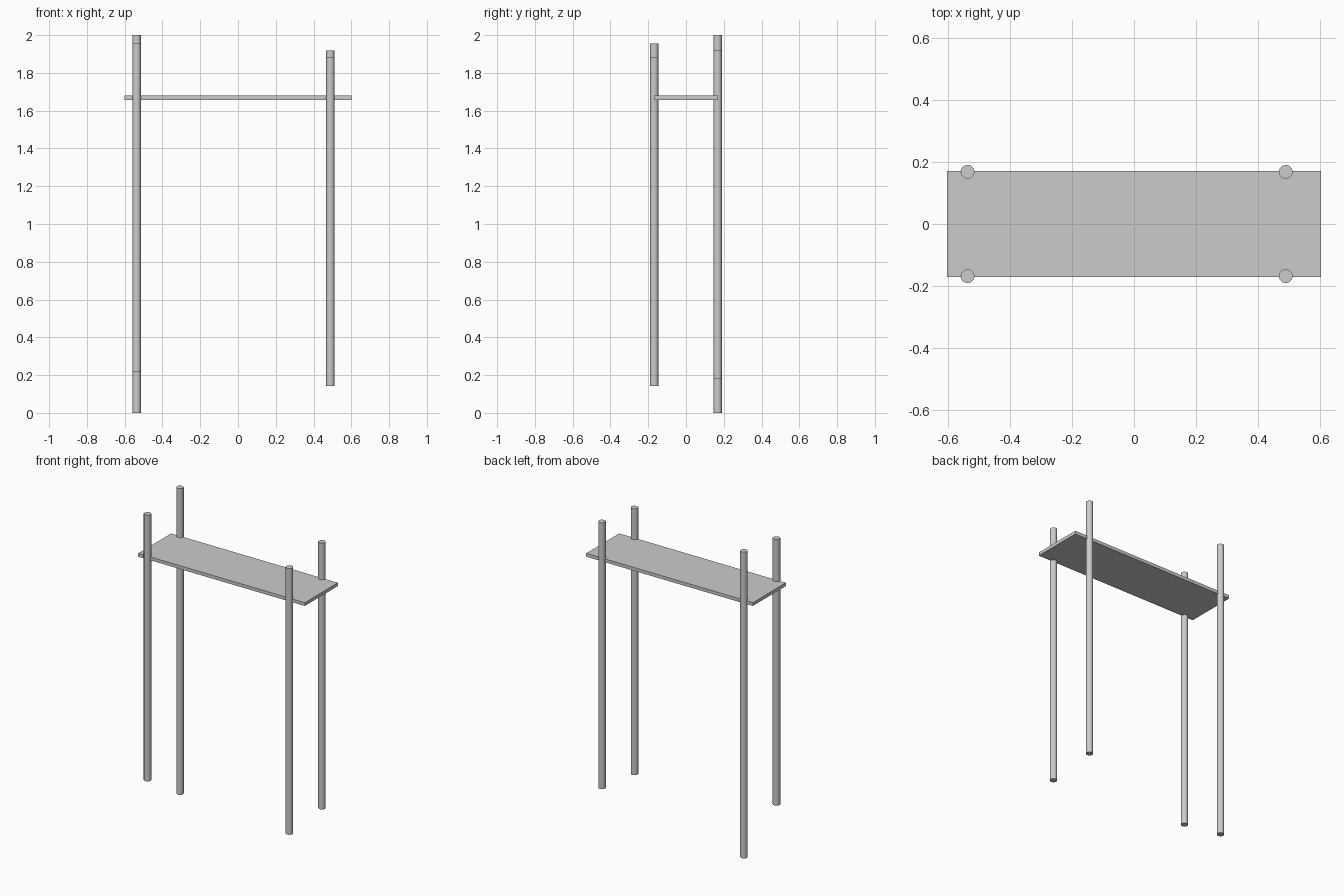
import bpy
from math import radians

if "Cube" in bpy.data.objects:
    bpy.data.objects.remove(bpy.data.objects["Cube"])

RADIUS = 0.0225


def pole(name, x, y, bottom, top):
    bpy.ops.mesh.primitive_cylinder_add(
        vertices=12, radius=RADIUS, depth=top - bottom,
        location=(x, y, (bottom + top) / 2))
    obj = bpy.context.object
    obj.name = name
    bpy.ops.object.shade_smooth_by_angle(angle=radians(40))


# Four upright poles at staggered heights, the back left one longest
pole("back_left_pole", -0.536, 0.168, 0.0, 2.0)
pole("front_left_pole", -0.536, -0.168, 0.216, 1.955)
pole("back_right_pole", 0.489, 0.168, 0.179, 1.918)
pole("front_right_pole", 0.489, -0.168, 0.142, 1.881)

# Thin shelf board threaded between the poles
bpy.ops.mesh.primitive_cube_add(size=1, location=(0, 0, 1.668))
shelf = bpy.context.object
shelf.name = "shelf_board"
shelf.scale = (1.204, 0.34, 0.022)
bpy.ops.object.transform_apply(location=False, rotation=False, scale=True)
